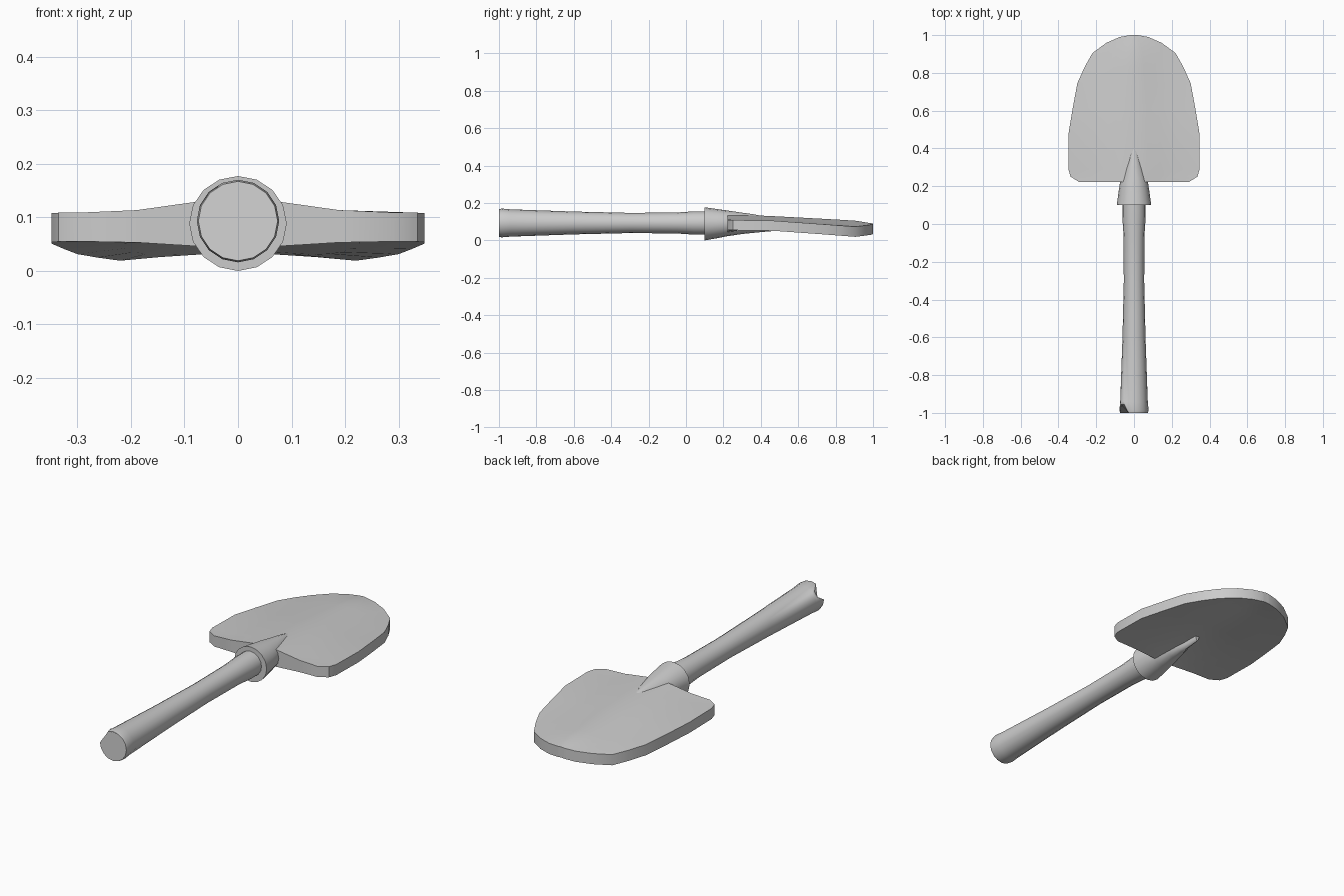
import bpy, math

if "Cube" in bpy.data.objects:
    bpy.data.objects.remove(bpy.data.objects["Cube"])


def make(name, verts, faces):
    mesh = bpy.data.meshes.new(name)
    mesh.from_pydata(verts, [], faces)
    obj = bpy.data.objects.new(name, mesh)
    bpy.context.collection.objects.link(obj)
    bpy.ops.object.select_all(action='DESELECT')
    obj.select_set(True)
    bpy.context.view_layer.objects.active = obj
    bpy.ops.object.mode_set(mode='EDIT')
    bpy.ops.mesh.select_all(action='SELECT')
    bpy.ops.mesh.normals_make_consistent(inside=False)
    bpy.ops.object.mode_set(mode='OBJECT')
    bpy.ops.object.shade_smooth_by_angle(angle=math.radians(35))
    return obj


def loft(name, rings, n=16):
    """Closed tube along y; each ring is (y, half width, bottom z, top z)."""
    verts, faces = [], []
    for y, rx, z0, z1 in rings:
        for i in range(n):
            a = 2 * math.pi * i / n
            verts.append((rx * math.cos(a), y,
                          (z0 + z1) / 2 + (z1 - z0) / 2 * math.sin(a)))
    for r in range(len(rings) - 1):
        for i in range(n):
            j = (i + 1) % n
            faces.append((r * n + i, r * n + j, (r + 1) * n + j, (r + 1) * n + i))
    faces.append(tuple(range(n)))
    faces.append(tuple(range((len(rings) - 1) * n, len(rings) * n)))
    return make(name, verts, faces)


def lerp(table, y):
    for (a, p), (b, q) in zip(table, table[1:]):
        if y <= b:
            return p + (q - p) * max(0, (y - a) / (b - a))
    return table[-1][1]


# Handle, flared at the free end
profile = [(-1, .074), (-.985, .077), (-.94, .073), (-.6, .061), (-.3, .054),
           (-.05, .056), (.04, .062), (.2, .062)]
handle = loft("handle", [(y, r, .093 - r, .093 + r) for y, r in profile])
# Small dent in the upper left rim of the end
for i in (6, 7):
    handle.data.vertices[i].co.y += .045
    handle.data.vertices[16 + i].co.y += .045

# Socket that tapers into a tang on the blade
loft("socket", [(.10, .091, 0, .177), (.17, .082, .012, .167),
                (.22, .074, .022, .160), (.30, .052, .034, .148),
                (.36, .036, .040, .140), (.40, .022, .044, .132),
                (.48, .010, .051, .115)])

# Blade: top and bottom grids with a central ridge and a closed rim
outline = [(.222, .29), (.25, .335), (.29, .348), (.47, .348), (.61, .325),
           (.745, .30), (.83, .262), (.905, .22), (.96, .145), (.99, .075),
           (1.0, .02)]
ridge = [(.22, .140), (.5, .128), (.9, .106), (1, .09)]
side = [(.22, .109), (.47, .105), (.75, .085), (.905, .073), (1, .07)]
cols = [-1, -.65, -.4, -.2, 0, .2, .4, .65, 1]
m, rows = len(cols), len(outline)
top, bottom = [], []
for y, w in outline:
    for c in cols:
        x = c * w
        t = min(abs(x) / .22, 1)
        z = lerp(ridge, y) * (1 - t) + lerp(side, y) * t
        neck = .045 * (1 - t) * max(0, 1 - (y - .22) / .2)
        top.append((x, y, z))
        bottom.append((x, y, z - .054 - neck))
k = m * rows
faces = []
for r in range(rows - 1):
    for c in range(m - 1):
        a = r * m + c
        q = (a, a + 1, a + m + 1, a + m)
        faces += [q, tuple(v + k for v in reversed(q))]
rim = (list(range(m)) + [r * m + m - 1 for r in range(1, rows)]
       + [(rows - 1) * m + c for c in range(m - 2, -1, -1)]
       + [r * m for r in range(rows - 2, 0, -1)])
for a, b in zip(rim, rim[1:] + rim[:1]):
    faces.append((b, a, a + k, b + k))
make("blade", top + bottom, faces)
